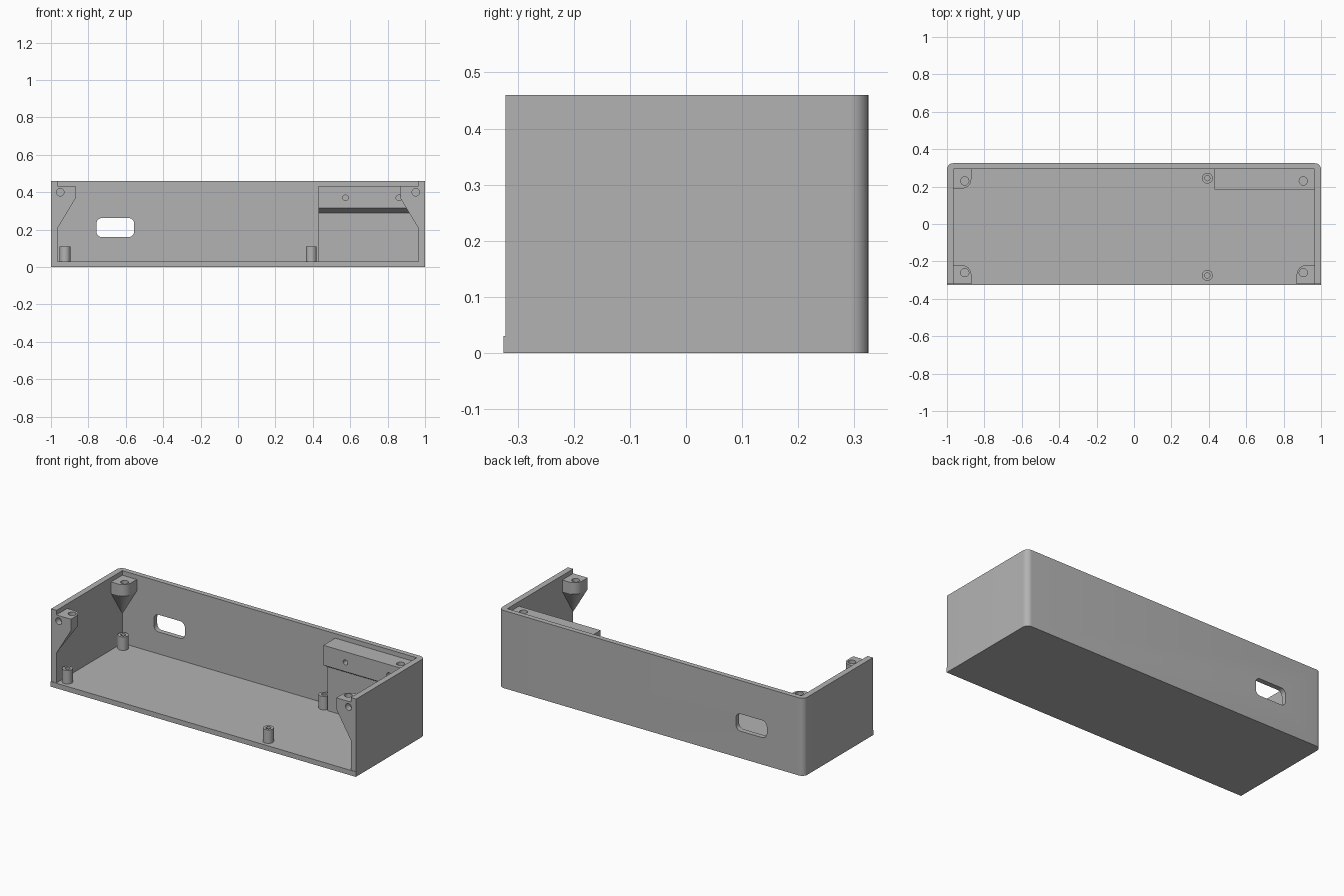
import bpy, bmesh, math

if "Cube" in bpy.data.objects:
    bpy.data.objects.remove(bpy.data.objects["Cube"])

grey = bpy.data.materials.new("light_grey")
grey.diffuse_color = (0.45, 0.45, 0.45, 1)
grey.use_nodes = True
grey.node_tree.nodes["Principled BSDF"].inputs["Base Color"].default_value = grey.diffuse_color


def loft(name, rings):
    """Skin a stack of equal-length point rings and cap both ends."""
    bm = bmesh.new()
    rows = [[bm.verts.new(p) for p in ring] for ring in rings]
    for a, b in zip(rows, rows[1:]):
        for i in range(len(a)):
            j = (i + 1) % len(a)
            bm.faces.new((a[i], a[j], b[j], b[i]))
    bm.faces.new(rows[0][::-1])
    bm.faces.new(rows[-1])
    bmesh.ops.remove_doubles(bm, verts=bm.verts, dist=1e-5)
    bmesh.ops.recalc_face_normals(bm, faces=bm.faces)
    mesh = bpy.data.meshes.new(name)
    bm.to_mesh(mesh)
    bm.free()
    mesh.materials.append(grey)
    ob = bpy.data.objects.new(name, mesh)
    bpy.context.collection.objects.link(ob)
    return ob


def box(name, x0, x1, y0, y1, z0, z1):
    return loft(name, [[(x0, y0, z), (x1, y0, z), (x1, y1, z), (x0, y1, z)] for z in (z0, z1)])


def arc(cx, cy, r, a0, a1, n=8):
    return [(cx + r * math.cos(math.radians(a0 + (a1 - a0) * i / n)),
             cy + r * math.sin(math.radians(a0 + (a1 - a0) * i / n))) for i in range(n + 1)]


def circle(cx, cy, r, n=24):
    return arc(cx, cy, r, 0, 360, n)[:-1]


def upright(name, pts, z0, z1):
    return loft(name, [[(x, y, z) for x, y in pts] for z in (z0, z1)])


def lengthwise(name, pts, y0, y1):
    return loft(name, [[(x, y, z) for x, z in pts] for y in (y0, y1)])


def combine(target, tool, operation):
    mod = target.modifiers.new(operation.lower(), 'BOOLEAN')
    mod.operation = operation
    mod.solver = 'EXACT'
    mod.object = tool
    bpy.context.view_layer.objects.active = target
    bpy.ops.object.modifier_apply(modifier=mod.name)
    bpy.data.objects.remove(tool)


def smooth(ob):
    bpy.ops.object.select_all(action='DESELECT')
    ob.select_set(True)
    bpy.context.view_layer.objects.active = ob
    bpy.ops.object.shade_smooth_by_angle(angle=math.radians(30))


# Open-front tray with rounded rear corners
R = 0.033
outline = ([(-1, -0.325), (1, -0.325)] + arc(1 - R, 0.325 - R, R, 0, 90)
           + arc(-1 + R, 0.325 - R, R, 90, 180))
case = upright("case", outline, 0, 0.46)
combine(case, box("cavity", -0.965, 0.965, -0.5, 0.295, 0.03, 0.6), 'DIFFERENCE')

# Tapered screw bosses in three corners
for sx, y, sy, depth in ((-1, 0.305, -1, 0.115), (-1, -0.332, 1, 0.112), (1, -0.332, 1, 0.112)):
    w, r = 0.105, 0.05
    local = [(0, 0), (w, 0)] + arc(w - r, depth - r, r, 0, 90) + [(0, depth)]
    rings = [[(sx * (0.975 - u * k), y + sy * v * k, z) for u, v in local]
             for k, z in ((0.03, 0.195), (1, 0.365), (1, 0.433))]
    combine(case, loft("screw_boss", rings), 'UNION')

# Overhanging mounting block in the rear right corner
profile = [(0.185, 0.433), (0.305, 0.433), (0.305, 0.02), (0.225, 0.02), (0.225, 0.29), (0.185, 0.315)]
block = loft("mounting_block", [[(x, y, z) for y, z in profile] for x in (0.43, 0.975)])
combine(case, block, 'UNION')

# Trim walls and bosses just behind the floor's front edge
combine(case, box("front_trim", -1.1, 1.1, -0.5, -0.322, 0.03, 0.6), 'DIFFERENCE')

# Vertical screw holes
for x, y in ((-0.905, 0.23), (0.905, 0.23), (-0.905, -0.26), (0.905, -0.26)):
    combine(case, upright("screw_hole", circle(x, y, 0.022), 0.37, 0.5), 'DIFFERENCE')

# Front-facing holes in the front bosses and the block
for x, z, r, y0, y1 in ((-0.95, 0.40, 0.02, -0.4, -0.285), (0.95, 0.40, 0.02, -0.4, -0.285),
                        (0.575, 0.37, 0.015, 0.15, 0.25), (0.86, 0.37, 0.015, 0.15, 0.25)):
    combine(case, lengthwise("front_hole", circle(x, z, r), y0, y1), 'DIFFERENCE')

# Rounded port opening through the back wall
x0, x1, z0, z1, r = -0.757, -0.555, 0.16, 0.262, 0.03
slot = (arc(x1 - r, z1 - r, r, 0, 90) + arc(x0 + r, z1 - r, r, 90, 180)
        + arc(x0 + r, z0 + r, r, 180, 270) + arc(x1 - r, z0 + r, r, 270, 360))
combine(case, lengthwise("port_cutter", slot, 0.25, 0.4), 'DIFFERENCE')
smooth(case)

# Hollow board standoffs on the floor
for x in (-0.925, 0.392):
    for y in (-0.275, 0.245):
        rings = [[(px, py, z) for px, py in circle(x, y, r)]
                 for r, z in ((0.029, 0.02), (0.029, 0.11), (0.014, 0.11), (0.014, 0.04))]
        smooth(loft("standoff", rings))
